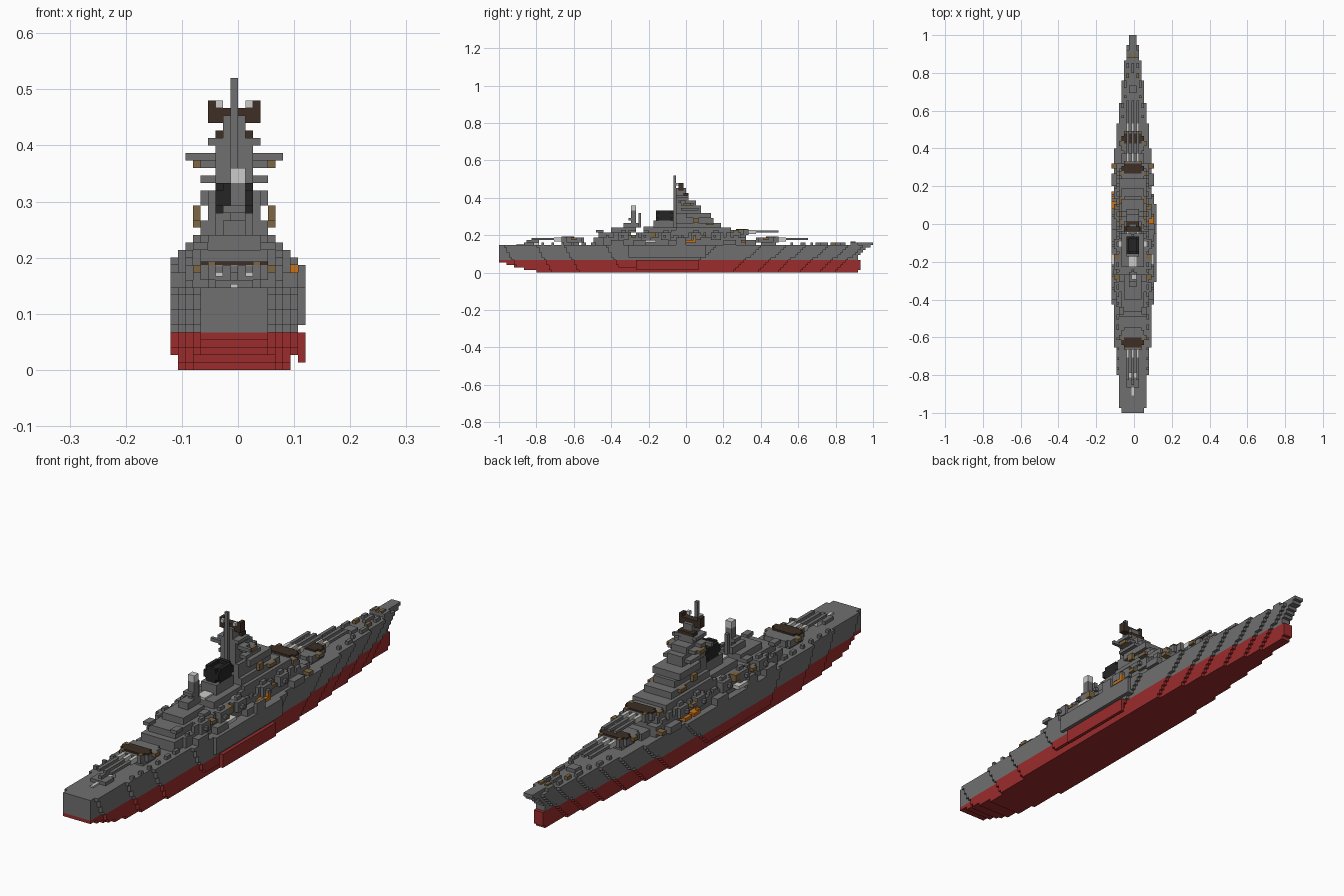
import bpy
import bmesh
import random
from mathutils import Matrix, Vector

if "Cube" in bpy.data.objects:
    bpy.data.objects.remove(bpy.data.objects["Cube"])

UNIT = 2 / 150          # edge length of one block
random.seed(4)


def material(name, red, green, blue):
    mat = bpy.data.materials.new(name)
    mat.use_nodes = True
    colour = (red, green, blue, 1)
    mat.diffuse_color = colour
    mat.node_tree.nodes["Principled BSDF"].inputs["Base Color"].default_value = colour
    return mat


GREY = material("warship grey", .16, .16, .16)
RED = material("hull red", .33, .025, .025)
BROWN = material("dark brown", .047, .028, .018)
TAN = material("tan", .21, .135, .055)
ORANGE = material("boat orange", .58, .17, .01)
BLACK = material("funnel black", .018, .018, .018)
WHITE = material("canvas white", .6, .6, .58)


def finish(name, bm, mat):
    bmesh.ops.recalc_face_normals(bm, faces=bm.faces)
    bm.transform(Matrix.Scale(UNIT, 4))
    mesh = bpy.data.meshes.new(name)
    bm.to_mesh(mesh)
    bm.free()
    mesh.materials.append(mat)
    obj = bpy.data.objects.new(name, mesh)
    bpy.context.collection.objects.link(obj)
    return obj


def blocks(name, mat, boxes):
    """Boxes given in block units as (x0, x1, y0, y1, z0, z1)."""
    bm = bmesh.new()
    for box in boxes:
        low, high = Vector(box[0::2]), Vector(box[1::2])
        place = Matrix.Translation((low + high) / 2) @ Matrix.Diagonal((*(high - low), 1))
        bmesh.ops.create_cube(bm, size=1, matrix=place)
    return finish(name, bm, mat)


def centred(half, y0, y1, z0, z1):
    """Box centred on the keel column, half blocks to each side of it."""
    return (-half - 1, half, y0, y1, z0, z1)


def both(x0, x1, *rest):
    """The same box on both sides of the keel column."""
    return [(x0, x1, *rest), (-1 - x1, -1 - x0, *rest)]


# Hull: one stepped outline per layer, flaring towards the deck
STERN = {4: -75, 5: -73, 6: -60, 7: -49, 8: -32}
BOW = {8: 12, 7: 30, 6: 40, 5: 48, 4: 57, 3: 65, 2: 71, 1: 75}
STEM = [69, 70, 70, 70, 70, 69, 69, 70, 71, 72, 74]
TRANSOM = [-60, -65, -69, -72, -75] + [-75] * 6


def hull_layer(bm, layer):
    depth = 10 - layer
    side = []
    width_shift = 1 if layer < 2 else 0
    for half, y in STERN.items():
        start = max(TRANSOM[layer], y + round(depth * .6)) if half > 4 else TRANSOM[layer]
        if half == 8 and width_shift:
            continue
        side += [(side[-1][0], start)] if side else []
        side.append((half, start))
    for half, y in BOW.items():
        if half == 8 and width_shift:
            continue
        end = STEM[layer] if half == 1 else min(STEM[layer], y - round(depth * 1.1))
        side.append((half, end))
        if half > 1:
            side.append((half - 1, end))
    outline = side + [(-1 - x, y) for x, y in reversed(side)]
    clean = [p for i, p in enumerate(outline) if p != outline[i - 1]]
    face = bm.faces.new([bm.verts.new((x, y, layer)) for x, y in clean])
    top = bmesh.ops.extrude_face_region(bm, geom=[face])["geom"]
    bmesh.ops.translate(bm, vec=(0, 0, 1),
                        verts=[v for v in top if isinstance(v, bmesh.types.BMVert)])


for name, mat, layers in (("lower_hull", RED, range(5)), ("upper_hull", GREY, range(5, 11))):
    bm = bmesh.new()
    for layer in layers:
        hull_layer(bm, layer)
    finish(name, bm, mat)

blocks("left_lower_bulge", RED, [(8, 9, -20, 5, 1, 5)])
blocks("left_upper_bulge", GREY, [(8, 9, -23, 8, 6, 11)])
blocks("bow_bulwark", GREY, [centred(1, 69, 75, 11, 12), centred(2, 66, 69, 11, 12)])

# Deck houses, from the main deck upwards
blocks("main_deckhouse", GREY, [
    centred(6, -33, 24, 11, 14), centred(5, -37, -33, 11, 14), centred(4, 24, 28, 11, 13)])
blocks("side_sponsons", GREY, [
    box for y in (-30, -21, -7, 15) for box in both(6, 8, y, y + 5, 11, 13)]
    + [(8, 9, -4, 0, 11, 14), (-9, -8, -20, -17, 11, 14)])
blocks("aft_deckhouse", GREY, [
    centred(4, -35, -22, 14, 16), centred(3, -30, -20, 16, 18),
    centred(1, -25, -19, 18, 20), centred(5, -20, 0, 14, 16), centred(4, -17, -2, 16, 18)])

# Bridge tower: (half width, aft, fore, bottom, top) per storey
blocks("bridge_tower", GREY, [centred(*tier) for tier in (
    (5, -4, 22, 14, 16), (5, -4, 18, 16, 18), (4, -4, 14, 18, 20), (3, -4, 11, 20, 22),
    (3, -4, 8, 22, 24), (2, -4, 6, 24, 27), (4, -2, 5, 25, 26), (2, -4, 4, 27, 29),
    (2, -4, 1, 29, 30), (3, -4, 1, 30, 31), (1, -4, 0, 31, 34))])
blocks("bridge_platforms", GREY, [
    centred(4, 0, 10, 22, 24), centred(4, 2, 6, 23, 24), centred(4, -2, 3, 27, 28)])
blocks("bridge_lookouts", TAN, both(4, 5, -1, 2, 27, 28) + both(3, 5, 8, 11, 19, 20)
       + both(4, 5, 3, 5, 20, 22))
blocks("yardarm", GREY, [centred(6, -3, -2, 28, 29), centred(4, -3, 0, 28, 29)])
blocks("main_mast", GREY, [centred(0, -5, -4, 16, 39)])
blocks("upper_rangefinder", BROWN, [centred(3, -3, -1, 34, 35)]
       + both(2, 3, -3, -1, 33, 36) + both(1, 2, -3, -1, 33, 35))
blocks("lower_rangefinder", BROWN, [centred(2, -1, 1, 31, 32)] + both(1, 2, -1, 1, 30, 32))
blocks("mast_lamps", WHITE, both(1, 2, -4, -3, 35, 36))

# Funnel: grey casing, black ring with an open top
blocks("funnel_casing", GREY, [centred(2, -13, -5, 18, 21), centred(1, -11, -6, 21, 23)])
blocks("funnel", BLACK, both(1, 2, -11, -6, 21, 25)
       + [centred(1, -12, -11, 21, 25), centred(1, -6, -5, 21, 25),
          centred(1, -11, -6, 22, 23), centred(2, -12, -5, 22, 24)])

# Aft mast
blocks("aft_mast", GREY, [(-1, 1, -22, -20, 18, 25), centred(0, -19, -18, 18, 24),
                          centred(1, -23, -20, 21, 22)])
blocks("aft_mast_top", WHITE, [(-1, 1, -22, -20, 25, 27)])


def turret(name, y, z, way, base):
    """Triple gun turret centred at y, pointing along way (1 fore, -1 aft)."""
    def run(x0, x1, a, b, z0, z1):
        y0, y1 = sorted((y + a * way, y + b * way))
        return (x0, x1, y0, y1, z0, z1)

    blocks(name + "_barbette", GREY, [run(-4, 3, -3, 3, base, z)])
    blocks(name + "_body", GREY, [run(-5, 4, -4, 2, z, z + 2), run(-4, 3, -5, 4, z, z + 2)])
    blocks(name + "_roof", BROWN, [run(-5, 4, 0, 2, z + 2, z + 2.5),
                                   run(-4, 3, -1, 3, z + 2, z + 2.5)])
    blocks(name + "_hoods", TAN, both(2, 3, *run(0, 0, 3, 4, z + 2, z + 2.5)[2:])
           + both(4, 5, *run(0, 0, -2, 0, z + 1, z + 2)[2:]))
    guns = (-3, -1, 1)
    blocks(name + "_gun_covers", WHITE, [run(x, x + 1, 4, 7, z + .5, z + 2) for x in guns])
    blocks(name + "_guns", GREY, [run(x, x + 1, 7, 16, z + 1, z + 1.8) for x in guns])


turret("aft_turret", -46, 12, -1, 11)
turret("fore_turret", 33, 12, 1, 11)
turret("upper_turret", 21, 15, 1, 13)

# Secondary guns along both sides
for index, y in enumerate((-27, -18, -10, 2, 10)):
    blocks(f"side_mount_{index}", GREY, both(4, 7, y, y + 4, 13, 16)
           + both(5, 6, y + 1, y + 3, 16, 17) + both(7, 8, y + 1, y + 2, 14, 15))
blocks("side_mount_covers", TAN, both(5, 7, -22, -20, 14, 15) + both(5, 7, -14, -12, 14, 16)
       + both(5, 7, 6, 8, 14, 15) + both(6, 8, 22, 24, 12, 13))
blocks("flak_tubs", GREY, [box for y in (-36, -23, -6, 8, 14)
                           for box in both(3, 5, y, y + 3, 16, 17)])

# Ship's boats and their canvas
blocks("boats", ORANGE, [(-9, -7, 6, 9, 12, 13), (-9, -7, 10, 13, 12, 13),
                         (-9, -8, 6, 7, 13, 13.5), (6, 8, 0, 4, 12, 13), (7, 8, 3, 4, 13, 14)]
       + both(5, 7, -16, -14, 13, 14))
blocks("boat_covers", WHITE, both(6, 8, -16, -12, 12, 13) + both(4, 5, -9, -7, 16, 16.5)
       + [centred(1, -17, -13, 18, 18.5)])

# Small fittings on the fore and quarter decks
blocks("quarterdeck_crane", GREY, [centred(2, -65, -61, 11, 12), centred(0, -64, -59, 12, 13)])
blocks("quarterdeck_canvas", WHITE, [centred(0, -68, -65, 11, 11.5), centred(1, -61, -59, 11, 12)])
blocks("capstans", TAN, both(0, 1, 66, 68, 12, 12.5) + both(1, 2, 58, 60, 11, 12))
fittings = []
for y in range(42, 66, 4):
    x = 1 + (y < 56) + (y < 50)
    fittings += both(x, x + 1, y, y + random.choice((1, 2, 3)), 11, 12)
for y in range(-58, -36, 4):
    fittings += both(5, 6, y, y + random.choice((1, 2)), 11, 12)
blocks("deck_fittings", GREY, fittings + [centred(1, 52, 55, 11, 12), centred(0, 60, 64, 11, 12)])

# Lockers scattered along the deckhouse roof
blocks("roof_lockers", GREY, [
    box for y in range(-32, 20, 3)
    for box in both(5, 6, y, y + random.choice((1, 2)), 14, 14 + random.choice((1, 2)))])
